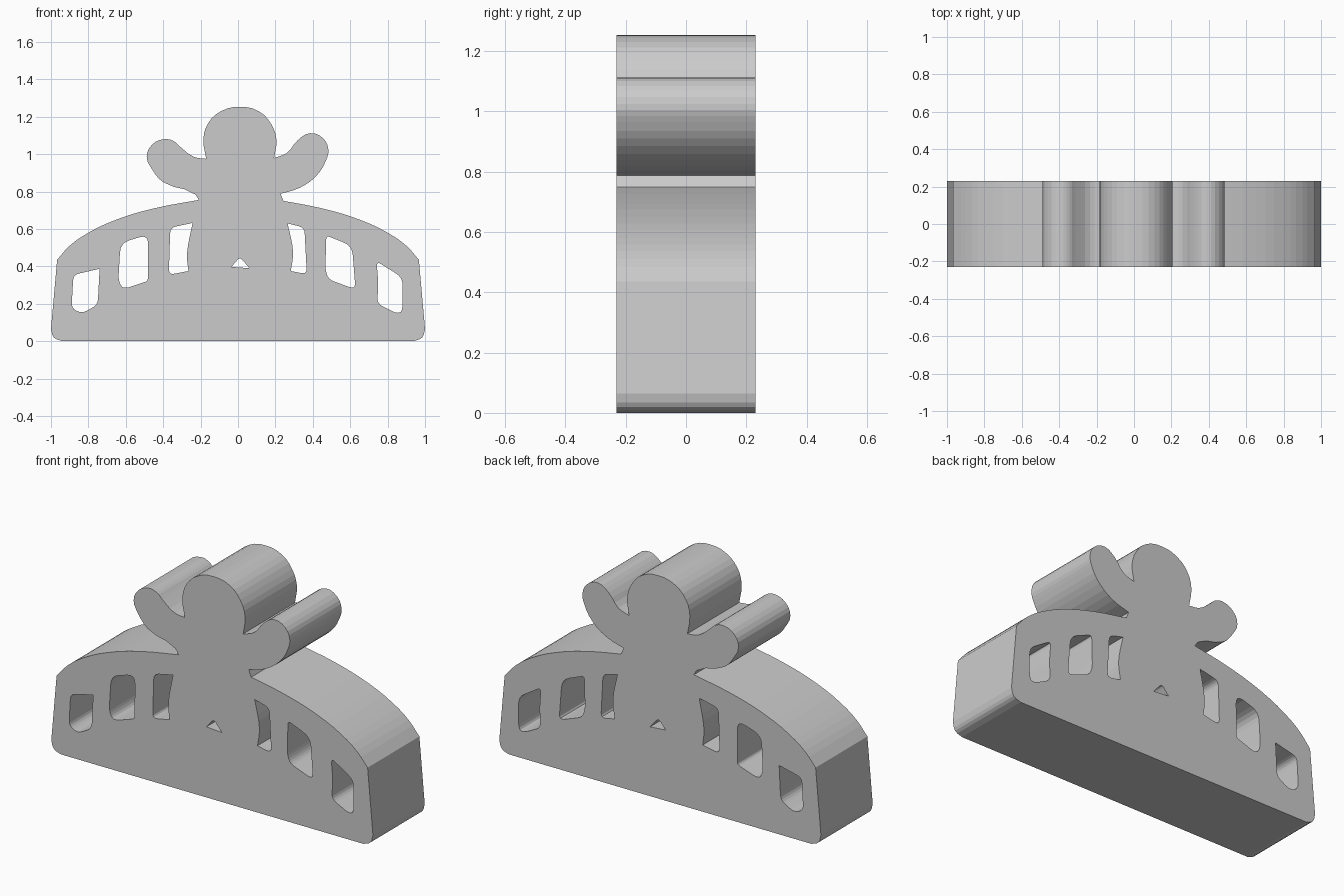
import bpy, bmesh
from math import radians
from mathutils import Vector

if "Cube" in bpy.data.objects:
    bpy.data.objects.remove(bpy.data.objects["Cube"])

DEPTH = 0.46

# Outline sections, anticlockwise; first and last point of each is a sharp corner
base_right = [(0.94, 0), (0.985, 0.02), (1.0, 0.065)]
dome_right = [(0.967, 0.435), (0.90, 0.51), (0.80, 0.58), (0.65, 0.65), (0.45, 0.71), (0.243, 0.75)]
arm_right = [(0.228, 0.788), (0.33, 0.82), (0.42, 0.885), (0.47, 0.965), (0.483, 1.025),
             (0.455, 1.085), (0.385, 1.112), (0.32, 1.075), (0.26, 1.005), (0.193, 0.98)]
head = [(0.205, 1.08), (0.175, 1.165), (0.11, 1.23), (0.01, 1.253),
        (-0.09, 1.23), (-0.16, 1.165), (-0.185, 1.08)]
arm_left = [(-0.17, 0.975), (-0.235, 0.985), (-0.31, 1.04), (-0.345, 1.07), (-0.395, 1.08),
            (-0.46, 1.05), (-0.488, 0.985), (-0.46, 0.92), (-0.40, 0.85), (-0.23, 0.785), (-0.21, 0.755)]
dome_left = [(-x, z) for x, z in reversed(dome_right[:-1])]
base_left = [(-x, z) for x, z in reversed(base_right)]

# Window corners: x, z, corner radius
windows = [
    [(-0.88, 0.355, .03), (-0.74, 0.387, 0), (-0.75, 0.195, .03), (-0.835, 0.148, .03), (-0.89, 0.175, .03)],
    [(-0.628, 0.525, .05), (-0.48, 0.57, .05), (-0.482, 0.322, .015), (-0.615, 0.277, .04), (-0.64, 0.325, .03)],
    [(-0.362, 0.607, .03), (-0.243, 0.632, 0), (-0.277, 0.47, .08), (-0.265, 0.375, 0), (-0.37, 0.355, .03)],
    [(0.265, 0.63, 0), (0.355, 0.607, .03), (0.368, 0.358, .03), (0.282, 0.375, 0), (0.30, 0.48, .08)],
    [(0.472, 0.565, .02), (0.61, 0.51, .05), (0.628, 0.277, .035), (0.485, 0.33, .03), (0.467, 0.38, .03)],
    [(0.74, 0.428, .03), (0.88, 0.34, .04), (0.88, 0.155, .05), (0.845, 0.15, .02), (0.745, 0.20, .03), (0.75, 0.32, .04)],
    [(0.01, 0.45, .02), (-0.035, 0.397, 0), (0.062, 0.39, 0)],
]


def rounded(corners, steps=4):
    """Polygon with softly rounded corners."""
    out = []
    for i, (x, z, r) in enumerate(corners):
        p = Vector((x, z))
        if r == 0:
            out.append(p)
            continue
        q = Vector(corners[i - 1][:2])
        n = Vector(corners[(i + 1) % len(corners)][:2])
        a = p + (q - p).normalized() * min(r, (q - p).length * 0.48)
        b = p + (n - p).normalized() * min(r, (n - p).length * 0.48)
        for k in range(steps + 1):
            t = k / steps
            out.append(a * (1 - t) ** 2 + p * 2 * t * (1 - t) + b * t * t)
    return out


curve = bpy.data.curves.new("hair_clip_profile", 'CURVE')
curve.dimensions = '2D'
curve.fill_mode = 'BOTH'
curve.extrude = DEPTH / 2
curve.resolution_u = 3

# Outer silhouette
sections = [base_right, dome_right, arm_right, head, arm_left, dome_left, base_left]
points = []
for s in sections:
    for i, p in enumerate(s):
        sharp = s is not head and i in (0, len(s) - 1)
        if s is dome_left:
            sharp = i == len(s) - 1
        points.append((p, 'VECTOR' if sharp else 'AUTO'))
outline = curve.splines.new('BEZIER')
outline.bezier_points.add(len(points) - 1)
for bp, (p, kind) in zip(outline.bezier_points, points):
    bp.co = (*p, 0)
    bp.handle_left_type = bp.handle_right_type = kind
outline.use_cyclic_u = True

# Window openings
for w in windows:
    pts = rounded(w)
    sp = curve.splines.new('POLY')
    sp.points.add(len(pts) - 1)
    for cp, p in zip(sp.points, pts):
        cp.co = (p.x, p.y, 0, 1)
    sp.use_cyclic_u = True

# Stand the profile upright and turn it into a solid mesh
obj = bpy.data.objects.new("arched_ornament", curve)
bpy.context.collection.objects.link(obj)
obj.rotation_euler = (radians(90), 0, 0)
bpy.context.view_layer.objects.active = obj
obj.select_set(True)
bpy.ops.object.convert(target='MESH')
obj = bpy.context.view_layer.objects.active
bm = bmesh.new()
bm.from_mesh(obj.data)
bmesh.ops.remove_doubles(bm, verts=bm.verts, dist=0.0005)
bmesh.ops.recalc_face_normals(bm, faces=bm.faces)
for f in bm.faces:
    f.smooth = False
bm.to_mesh(obj.data)
bm.free()
